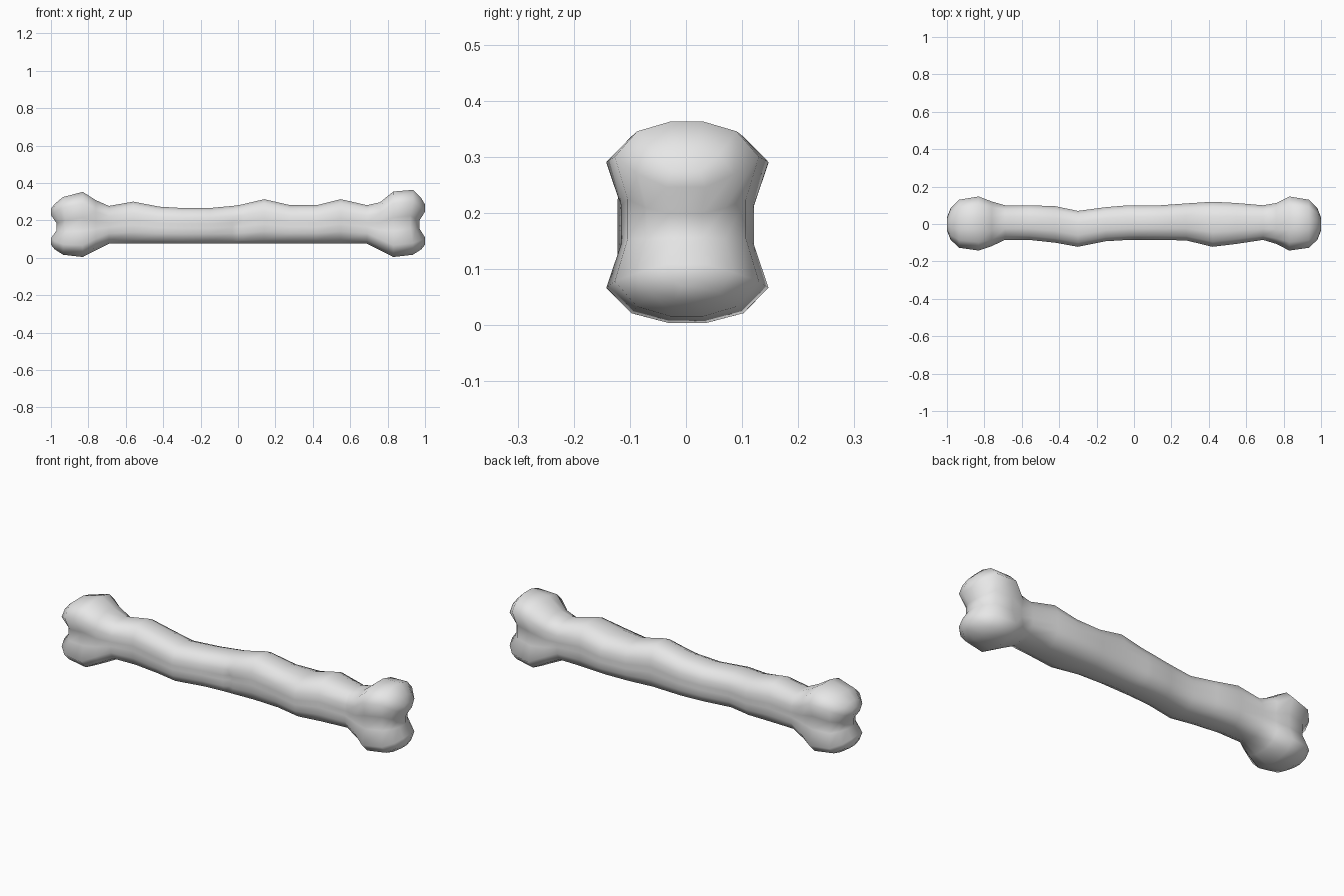
import bpy, bmesh

if "Cube" in bpy.data.objects:
    bpy.data.objects.remove(bpy.data.objects["Cube"])

# stations along the bone: x, y min, y max, z min, z max
STATIONS = [
    (-1.00, -.035, .035, .07, .262), (-.98, -.085, .085, .045, .288),
    (-.935, -.127, .130, .016, .325), (-.83, -.142, .147, .004, .352),
    (-.76, -.118, .120, .040, .308), (-.69, -.085, .100, .075, .277),
    (-.56, -.085, .100, .075, .300), (-.42, -.100, .095, .075, .273),
    (-.30, -.122, .070, .075, .266), (-.15, -.092, .090, .075, .266),
    (-.03, -.085, .100, .075, .277), (0, -.085, .100, .075, .281),
    (.03, -.085, .100, .075, .287), (.14, -.085, .100, .075, .313),
    (.28, -.088, .110, .075, .281), (.42, -.122, .119, .075, .281),
    (.55, -.106, .112, .075, .313), (.69, -.085, .100, .075, .281),
    (.76, -.106, .112, .040, .297), (.83, -.142, .147, .004, .354),
    (.935, -.127, .130, .016, .363), (.98, -.085, .085, .045, .318),
    (1.00, -.035, .035, .07, .285),
]
# unit quarter sections: rounded shaft and two-lobed knob
SHAFT = [(.35, 1), (.77, .83), (1, .45), (1, .12)]
KNOB = [(.23, 1), (.69, .9), (1, .64), (.82, .2)]


def half_section(blend):
    top = [(a[0] + (b[0] - a[0]) * blend, a[1] + (b[1] - a[1]) * blend)
           for a, b in zip(SHAFT, KNOB)]
    return top + [(u, -v) for u, v in reversed(top)]


# bone: loft the sections along x
bm = bmesh.new()
rings = []
for x, y0, y1, z0, z1 in STATIONS:
    blend = min(1, max(0, (abs(x) - .69) / .14))
    end = min(1, max(0, (abs(x) - .9) / .08))
    side = 1 if x > 0 else -1
    cy, hy, cz, hz = (y0 + y1) / 2, (y1 - y0) / 2, (z0 + z1) / 2, (z1 - z0) / 2
    half = half_section(blend)
    ring = []
    for u, v in half + [(-u, v) for u, v in reversed(half)]:
        # hollow between the two lobes at each end
        px = x - side * end * .03 * (abs(v) < .4)
        py = cy + u * hy
        # small nick in the middle of the front
        if x == 0 and u < -.9 and v < .2:
            py += .014
        ring.append(bm.verts.new((px, py, cz + v * hz)))
    rings.append(ring)

n = len(rings[0])
for a, b in zip(rings, rings[1:]):
    for i in range(n):
        j = (i + 1) % n
        bm.faces.new((a[i], a[j], b[j], b[i]))
# end caps as strips across the width
for ring in (rings[0], rings[-1]):
    for k in range(n // 2 - 1):
        bm.faces.new((ring[k], ring[k + 1], ring[n - 2 - k], ring[n - 1 - k]))
bmesh.ops.recalc_face_normals(bm, faces=bm.faces)

mesh = bpy.data.meshes.new("bone")
bm.to_mesh(mesh)
bm.free()
for p in mesh.polygons:
    p.use_smooth = True

mat = bpy.data.materials.new("light grey")
mat.diffuse_color = (.8, .8, .8, 1)
mat.use_nodes = True
mat.node_tree.nodes["Principled BSDF"].inputs["Base Color"].default_value = mat.diffuse_color
mesh.materials.append(mat)
bone = bpy.data.objects.new("bone", mesh)
bpy.context.collection.objects.link(bone)
